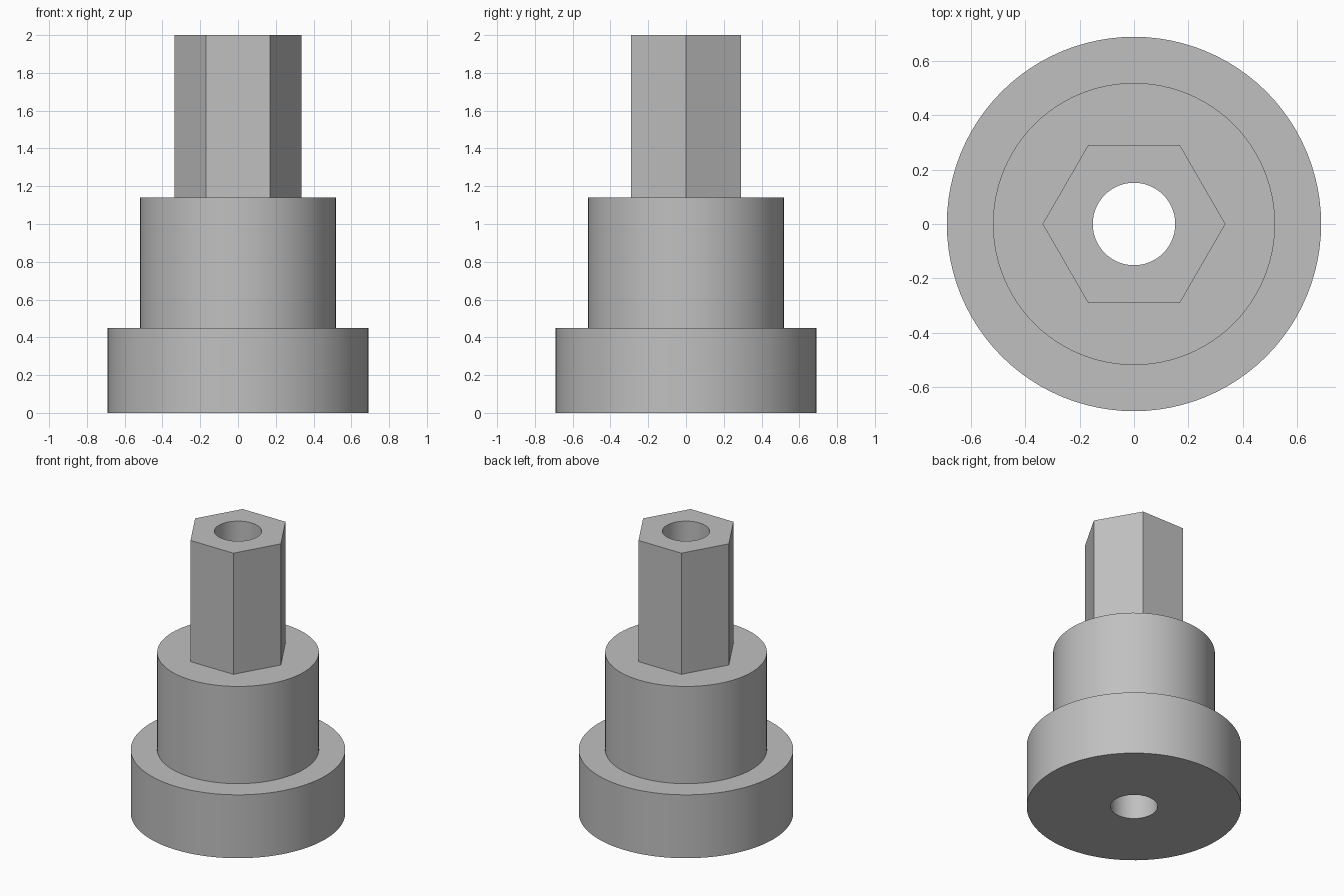
import bpy
import bmesh
from math import cos, pi, radians, tau

SEGMENTS = 96
default = bpy.data.objects.get("Cube")
if default:
    bpy.data.objects.remove(default, do_unlink=True)

# Plain grey metal
grey = bpy.data.materials.new("plain_grey")
grey.use_nodes = True
colour = (0.53, 0.53, 0.53, 1)
grey.diffuse_color = colour
grey.node_tree.nodes["Principled BSDF"].inputs["Base Color"].default_value = colour


def round_ring(radius):
    return lambda angle: radius


def hex_ring(corner_radius):
    apothem = corner_radius * cos(pi / 6)
    return lambda angle: apothem / cos(angle % (pi / 3) - pi / 6)


# Closed cross-section: flange, barrel, hexagonal shank, then down the bore
bore, flange, barrel, shank = round_ring(0.152), round_ring(0.69), round_ring(0.52), hex_ring(0.337)
section = [
    (bore, 0), (flange, 0), (flange, 0.45), (barrel, 0.45),
    (barrel, 1.14), (shank, 1.14), (shank, 2), (bore, 2),
]

bm = bmesh.new()
rings = []
for outline, z in section:
    ring = []
    for i in range(SEGMENTS):
        angle = tau * i / SEGMENTS
        r = outline(angle)
        ring.append(bm.verts.new((r * cos(angle), r * cos(angle - pi / 2), z)))
    rings.append(ring)
for k, low in enumerate(rings):
    high = rings[(k + 1) % len(rings)]
    for i in range(SEGMENTS):
        j = (i + 1) % SEGMENTS
        bm.faces.new((low[i], low[j], high[j], high[i]))
bmesh.ops.recalc_face_normals(bm, faces=bm.faces[:])

mesh = bpy.data.meshes.new("stepped_hex_adapter")
bm.to_mesh(mesh)
bm.free()
mesh.materials.append(grey)
adapter = bpy.data.objects.new("stepped_hex_adapter", mesh)
bpy.context.collection.objects.link(adapter)

# Smooth round walls, crisp steps and hexagon edges
bpy.ops.object.select_all(action="DESELECT")
adapter.select_set(True)
bpy.context.view_layer.objects.active = adapter
bpy.ops.object.shade_smooth_by_angle(angle=radians(30))
